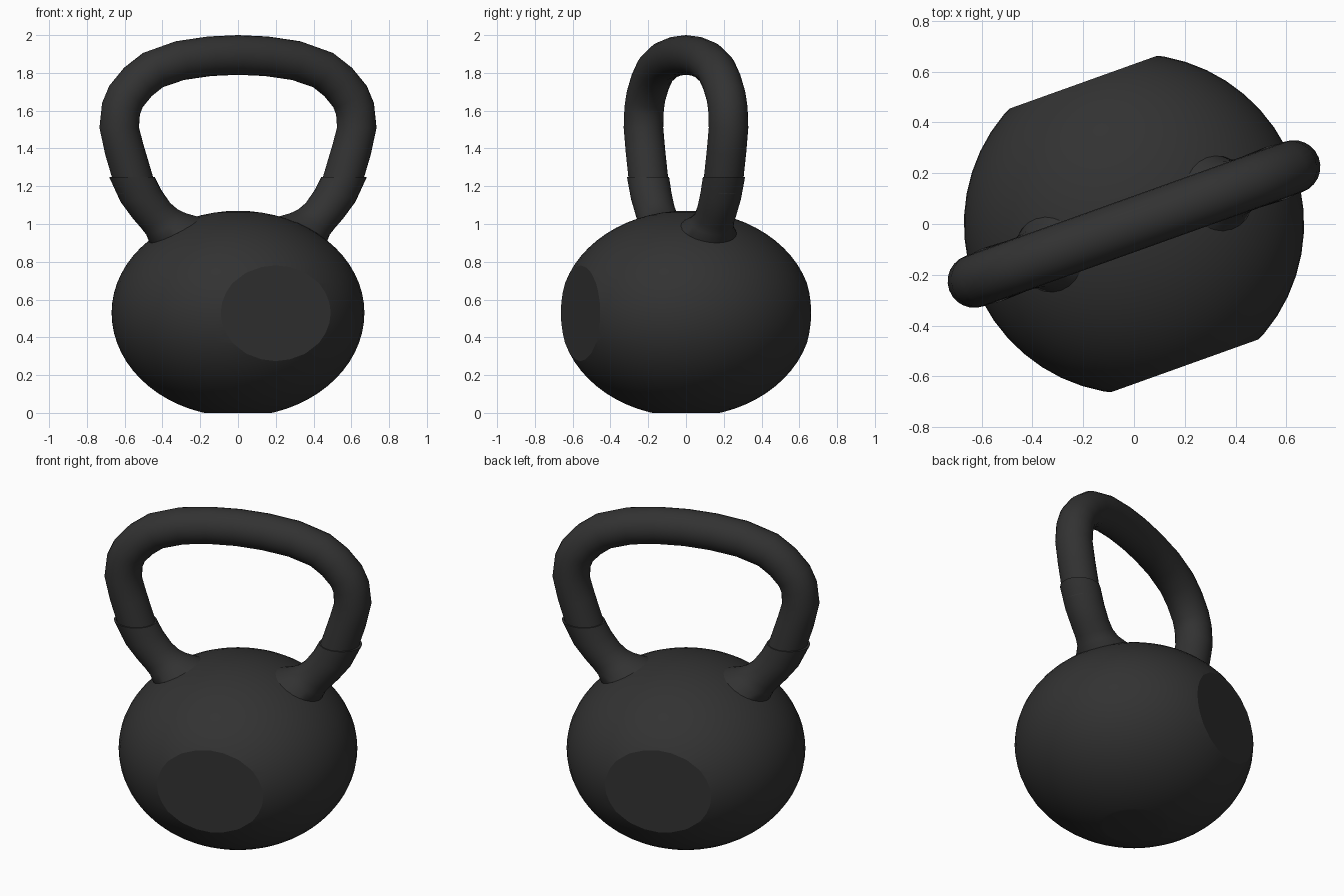
import bpy, bmesh
from math import radians, cos, sin, pi
from mathutils import Matrix, Vector

if "Cube" in bpy.data.objects:
    bpy.data.objects.remove(bpy.data.objects["Cube"])

TURN = Matrix.Rotation(radians(19.7), 4, 'Z')   # whole model is turned about z

iron = bpy.data.materials.new("black_iron")
iron.diffuse_color = (0.032, 0.032, 0.032, 1)
iron.use_nodes = True
iron.node_tree.nodes["Principled BSDF"].inputs["Base Color"].default_value = iron.diffuse_color


def finish(name, bm, angle):
    bmesh.ops.recalc_face_normals(bm, faces=bm.faces)
    bmesh.ops.transform(bm, matrix=TURN, verts=bm.verts)
    me = bpy.data.meshes.new(name)
    bm.to_mesh(me)
    bm.free()
    me.materials.append(iron)
    ob = bpy.data.objects.new(name, me)
    bpy.context.collection.objects.link(ob)
    bpy.ops.object.select_all(action='DESELECT')
    ob.select_set(True)
    bpy.context.view_layer.objects.active = ob
    bpy.ops.object.shade_smooth_by_angle(angle=radians(angle))
    return ob


def loft(bm, rings, sides=24):
    """Skin rings given as (x, z, tilt in degrees, in-plane half width, y half width)."""
    loops = []
    for x, z, tilt, a, b in rings:
        axis = Vector((cos(radians(tilt)), 0, sin(radians(tilt))))
        loops.append([bm.verts.new(Vector((x, 0, z)) + axis * a * cos(u) + Vector((0, b * sin(u), 0)))
                      for u in (2 * pi * i / sides for i in range(sides))])
    for p, q in zip(loops, loops[1:]):
        for i in range(sides):
            j = (i + 1) % sides
            bm.faces.new((p[i], p[j], q[j], q[i]))
    bm.faces.new(loops[0])
    bm.faces.new(loops[-1])


# Body: squashed ball cut flat at the bottom and on two sides
bm = bmesh.new()
bmesh.ops.create_uvsphere(bm, u_segments=48, v_segments=32, radius=1)
for v in bm.verts:
    v.co = (v.co.x * 0.67, v.co.y * 0.67, 0.53 + v.co.z * (0.54 if v.co.z > 0 else 0.55))
for co, no in (((0, 0, 0), (0, 0, -1)), ((0, 0.593, 0), (0, 1, 0)), ((0, -0.593, 0), (0, -1, 0))):
    cut = bmesh.ops.bisect_plane(bm, geom=bm.verts[:] + bm.edges[:] + bm.faces[:], dist=1e-5,
                                 plane_co=co, plane_no=no, clear_outer=True)
    rim = [e for e in cut['geom_cut'] if isinstance(e, bmesh.types.BMEdge)]
    bmesh.ops.contextual_create(bm, geom=rim)
finish("body", bm, 12)

# Handle: round tube bent in a loop, left half mirrored from the right
half = [(0.575, 1.19, -18), (0.597, 1.26, -16), (0.638, 1.39, -13), (0.668, 1.51, 0),
        (0.658, 1.61, 18), (0.63, 1.675, 34), (0.563, 1.752, 48), (0.478, 1.815, 62),
        (0.327, 1.865, 77), (0.16, 1.888, 85)]
path = half + [(0, 1.895, 90)] + [(-x, z, 180 - t) for x, z, t in reversed(half)]
bm = bmesh.new()
loft(bm, [(x, z, t, 0.105, 0.105) for x, z, t in path])
finish("handle", bm, 40)

# Collars: slightly thicker sleeves that flare into the body
collar = [(0.597, 1.25, 0, 0.122, 0.111), (0.547, 1.15, -18, 0.112, 0.109),
          (0.486, 1.07, -24, 0.107, 0.106), (0.442, 1.028, -28, 0.109, 0.107),
          (0.404, 1.0, -29, 0.12, 0.117), (0.356, 0.97, -27, 0.15, 0.15),
          (0.32, 0.9, -27, 0.12, 0.12)]
for side, name in ((1, "right_collar"), (-1, "left_collar")):
    bm = bmesh.new()
    loft(bm, [(side * x, z, t if side > 0 else 180 - t, a, b) for x, z, t, a, b in collar])
    finish(name, bm, 40)
